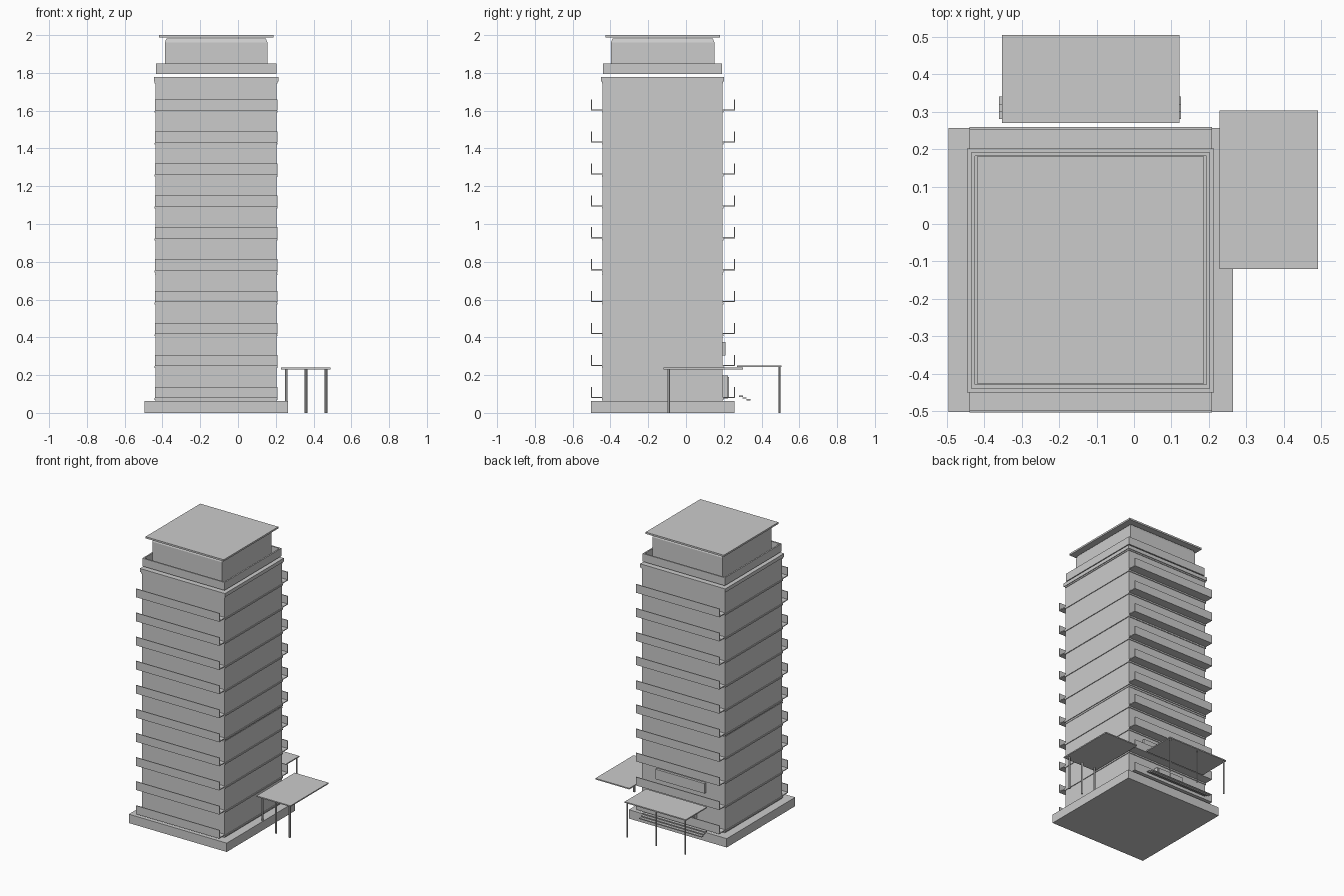
import bpy, bmesh

if "Cube" in bpy.data.objects:
    bpy.data.objects.remove(bpy.data.objects["Cube"])


def box(name, x0, x1, y0, y1, z0, z1):
    bm = bmesh.new()
    bmesh.ops.create_cube(bm, size=1)
    for v in bm.verts:
        v.co.x = x0 if v.co.x < 0 else x1
        v.co.y = y0 if v.co.y < 0 else y1
        v.co.z = z0 if v.co.z < 0 else z1
    me = bpy.data.meshes.new(name)
    bm.to_mesh(me)
    bm.free()
    ob = bpy.data.objects.new(name, me)
    bpy.context.collection.objects.link(ob)
    return ob


def post(name, x, y, r, h):
    bpy.ops.mesh.primitive_cylinder_add(vertices=12, radius=r, depth=h, location=(x, y, h / 2))
    ob = bpy.context.object
    ob.name = name
    bpy.ops.object.shade_smooth_by_angle()


# tower footprint
X0, X1, Y0, Y1 = -0.437, 0.205, -0.441, 0.193


def storey(name, grow, z0, z1):
    return box(name, X0 - grow, X1 + grow, Y0 - grow, Y1 + grow, z0, z1)


# plinth and shaft
box("plinth", -0.496, 0.264, -0.502, 0.257, 0, 0.062)
storey("lower_shaft", 0, 0.062, 0.725)
storey("middle_shaft", 0, 0.725, 1.253)
storey("upper_shaft", 0, 1.253, 1.775)
storey("waist_band", 0.003, 0.73, 0.738)
storey("upper_band", 0.003, 1.25, 1.257)

# floors: band around the shaft, balcony slab and rail on front and back
for i in range(10):
    z = 0.082 + 0.169 * i
    storey("floor_band", 0.005, z - 0.014, z - 0.004)
    for side, wall, edge in (("front", Y0, -0.504), ("back", Y1, 0.259)):
        inner = edge + (0.006 if edge < 0 else -0.006)
        box(side + "_balcony_slab", -0.44, 0.208, min(wall, edge), max(wall, edge), z - 0.003, z + 0.003)
        box(side + "_balcony_rail", -0.44, 0.208, min(inner, edge), max(inner, edge), z + 0.003, z + 0.056)

# cornice
storey("cornice_lower", 0.004, 1.745, 1.754)
storey("cornice_upper", 0.009, 1.754, 1.779)

# roof deck with open parapet
storey("roof_deck", -0.004, 1.794, 1.80)
t = 0.010
a0, a1, b0, b1 = X0 + 0.002, X1 - 0.002, Y0 + 0.002, Y1 - 0.002
box("parapet_front", a0, a1, b0, b0 + t, 1.794, 1.85)
box("parapet_back", a0, a1, b1 - t, b1, 1.794, 1.85)
box("parapet_left", a0, a0 + t, b0 + t, b1 - t, 1.794, 1.85)
box("parapet_right", a1 - t, a1, b0 + t, b1 - t, 1.794, 1.85)

# penthouse with tapered top and thin floating roof
box("penthouse_wall", -0.387, 0.155, -0.397, 0.15, 1.80, 1.962)
cap = box("penthouse_cap", -0.387, 0.155, -0.397, 0.15, 1.962, 1.982)
for v in cap.data.vertices:
    if v.co.z > 1.97:
        v.co.x += 0.008 if v.co.x < 0 else -0.008
        v.co.y += 0.008 if v.co.y < 0 else -0.008
box("roof_plate", -0.419, 0.187, -0.426, 0.18, 1.988, 2.0)

# side canopy
box("side_canopy", 0.228, 0.491, -0.12, 0.303, 0.231, 0.239)
for x in (0.255, 0.36, 0.466):
    post("side_canopy_post", x, -0.092, 0.007, 0.231)

# back canopy
box("back_canopy", -0.352, 0.122, 0.27, 0.505, 0.243, 0.251)
for x in (-0.34, -0.115, 0.11):
    post("back_canopy_post", x, 0.495, 0.004, 0.243)

# entrance: steps, doors and sign panel
for i in range(3):
    y, z = 0.28 + 0.02 * i, 0.084 - 0.009 * i
    box("entrance_step", -0.36, 0.125, y, y + 0.021, z, z + 0.007)
box("door_frame", -0.22, -0.01, Y1, 0.222, 0.075, 0.197)
for x in (-0.212, -0.113):
    box("door_leaf", x, x + 0.095, 0.222, 0.227, 0.078, 0.19)
box("upper_panel", -0.29, 0.09, Y1, 0.21, 0.305, 0.375)
